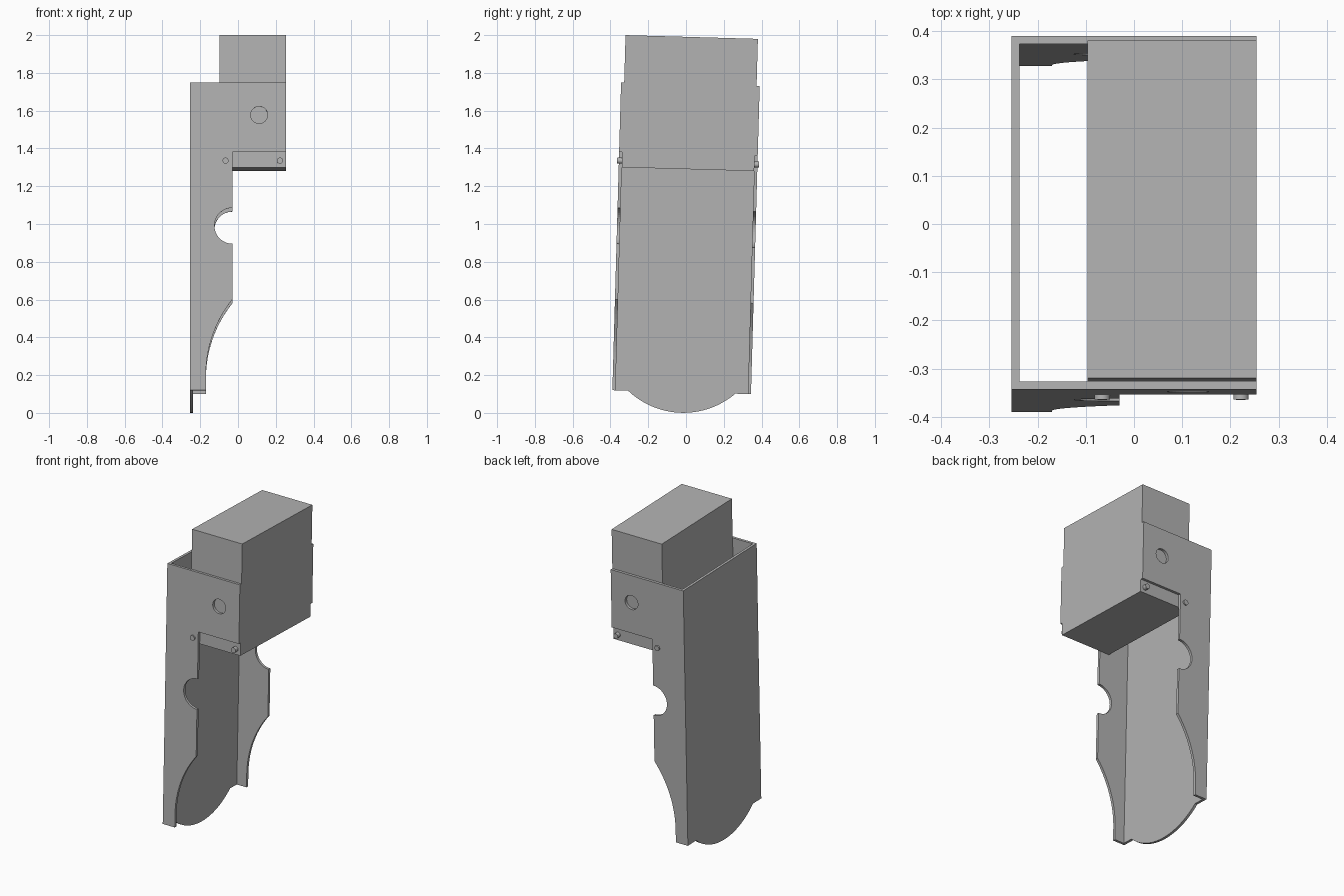
import bpy
import bmesh
from math import sin, cos, asin, pi, radians
from mathutils import Matrix, Vector

cube = bpy.data.objects.get("Cube")
if cube:
    bpy.data.objects.remove(cube, do_unlink=True)

TILT = Matrix.Rotation(radians(-1.62), 4, 'X')   # whole bracket leans back
X0, X1 = -0.254, 0.254                           # outer width
Y0, Y1 = -0.393, 0.341                           # outer depth
TOP, BOTTOM = 1.74, 0.109
T = 0.0165                                       # sheet thickness

grey = bpy.data.materials.new("plain_grey")
grey.use_nodes = True
colour = (0.45, 0.45, 0.45, 1)
grey.diffuse_color = colour
grey.node_tree.nodes["Principled BSDF"].inputs["Base Color"].default_value = colour


def add_object(name, mesh, matrix):
    mesh.transform(TILT @ matrix)
    mesh.name = name
    mesh.materials.clear()
    mesh.materials.append(grey)
    obj = bpy.data.objects.new(name, mesh)
    bpy.context.collection.objects.link(obj)
    return obj


def arc(cx, cy, r, a0, a1, n):
    return [(cx + r * cos(a0 + (a1 - a0) * i / n),
             cy + r * sin(a0 + (a1 - a0) * i / n)) for i in range(n + 1)]


def plate(name, loops, matrix):
    """Sheet cut from closed outlines; inner outlines become holes."""
    curve = bpy.data.curves.new(name, 'CURVE')
    curve.dimensions = '2D'
    curve.fill_mode = 'BOTH'
    curve.extrude = T / 2
    for loop in loops:
        spline = curve.splines.new('POLY')
        spline.points.add(len(loop) - 1)
        for point, (a, b) in zip(spline.points, loop):
            point.co = (a, b, 0, 1)
        spline.use_cyclic_u = True
    temp = bpy.data.objects.new(name + "_outline", curve)
    bpy.context.collection.objects.link(temp)
    deps = bpy.context.evaluated_depsgraph_get()
    mesh = bpy.data.meshes.new_from_object(temp.evaluated_get(deps))
    bpy.data.objects.remove(temp, do_unlink=True)
    bm = bmesh.new()
    bm.from_mesh(mesh)
    bmesh.ops.remove_doubles(bm, verts=bm.verts, dist=0.0001)
    bmesh.ops.recalc_face_normals(bm, faces=bm.faces)
    for face in bm.faces:
        face.smooth = False
    bm.to_mesh(mesh)
    bm.free()
    return add_object(name, mesh, matrix)


# Side flange outline: step, round notch and swept lower edge
EDGE, FOOT = -0.03, -0.17
R = 0.64
sweep = asin(0.4 / R)
outline = [(X0, BOTTOM), (FOOT, BOTTOM)]
outline += arc(FOOT + R, 0.19, R, pi, pi - sweep, 14)
outline += arc(EDGE, 0.98, 0.095, 1.5 * pi, 0.5 * pi, 24)
outline += [(EDGE, 1.37), (X1, 1.37), (X1, TOP), (X0, TOP)]
hole = arc(0.112, 1.567, 0.045, 0, 2 * pi, 32)[:-1]
stand = Matrix.Rotation(pi / 2, 4, 'X')
for name, y in (("front_flange", Y0 + T / 2), ("back_flange", Y1 - T / 2)):
    plate(name, [outline, hole], Matrix.Translation((0, y, 0)) @ stand)

# Web joining the flanges, with a rounded tongue at the bottom
half, sag, mid = 0.284, BOTTOM, (Y0 + Y1) / 2
r = (half * half + sag * sag) / (2 * sag)
a = asin(half / r)
web = [(Y0 + T, TOP), (Y0 + T, BOTTOM)]
web += arc(mid, r, r, -pi / 2 - a, -pi / 2 + a, 32)
web += [(Y1 - T, BOTTOM), (Y1 - T, TOP)]
axes = Matrix(((0, 0, 1, 0), (1, 0, 0, 0), (0, 1, 0, 0), (0, 0, 0, 1)))
plate("web_plate", [web], Matrix.Translation((X0 + T / 2, 0, 0)) @ axes)

# Solid block held between the flanges
low = Vector((-0.097, Y0 + T, 1.29))
high = Vector((X1, Y1 - T, 1.99))
bm = bmesh.new()
bmesh.ops.create_cube(bm, size=1)
bmesh.ops.scale(bm, verts=bm.verts, vec=high - low)
mesh = bpy.data.meshes.new("block")
bm.to_mesh(mesh)
bm.free()
add_object("block", mesh, Matrix.Translation((low + high) / 2))

# Pins through the flanges and block, on both sides
for side, y, out in (("front", Y0, -1), ("back", Y1, 1)):
    for place, x in (("inner", -0.066), ("outer", 0.222)):
        bm = bmesh.new()
        bmesh.ops.create_cone(bm, cap_ends=True, segments=24,
                              radius1=0.016, radius2=0.016, depth=0.028)
        mesh = bpy.data.meshes.new("pin")
        bm.to_mesh(mesh)
        bm.free()
        pin = add_object(f"{side}_{place}_pin", mesh,
                         Matrix.Translation((x, y - out * 0.005, 1.325)) @ stand)
        bpy.ops.object.select_all(action='DESELECT')
        pin.select_set(True)
        bpy.context.view_layer.objects.active = pin
        bpy.ops.object.shade_smooth_by_angle(angle=radians(40))
